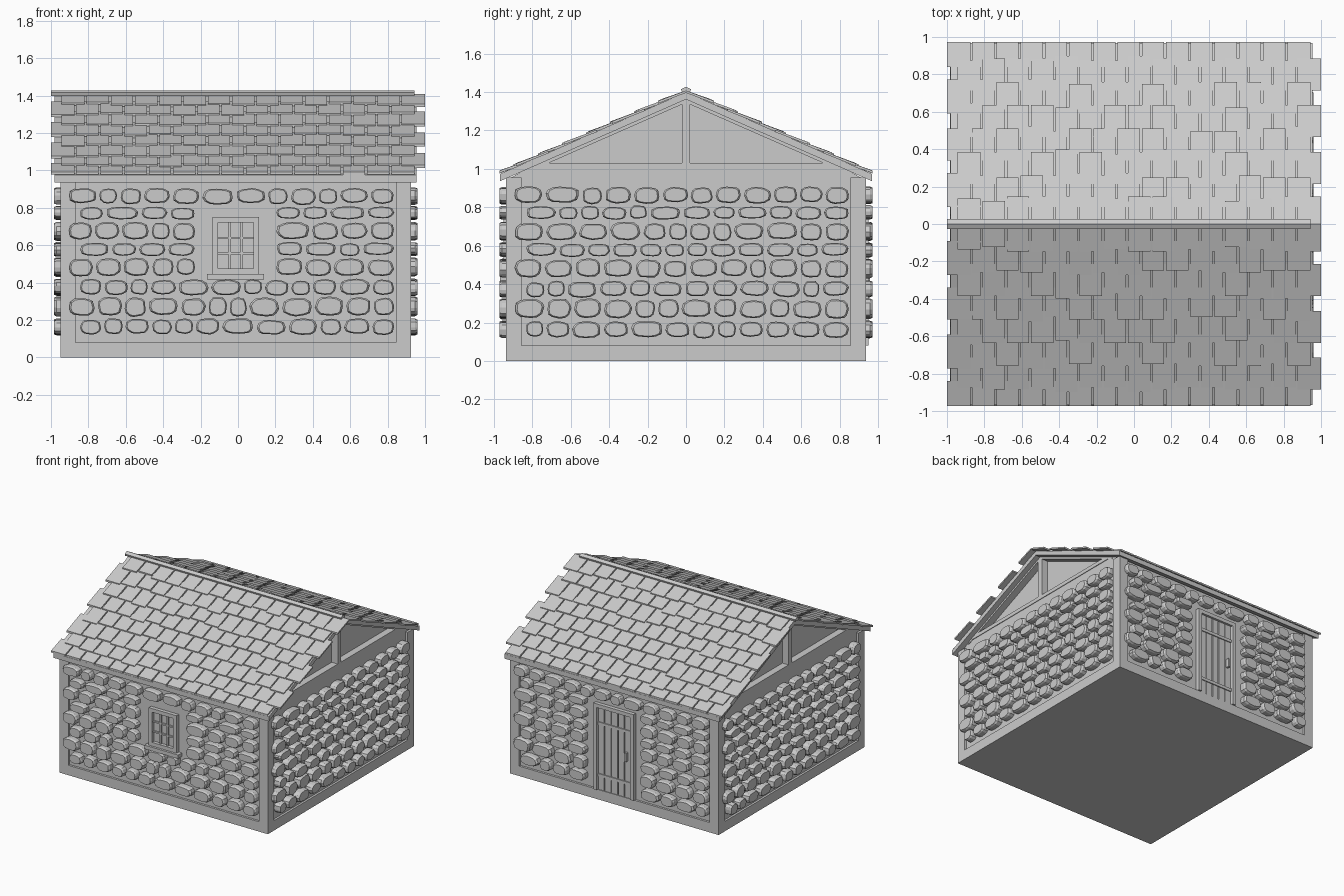
import bpy, bmesh, math, random
from mathutils import Matrix, Vector

if "Cube" in bpy.data.objects:
    bpy.data.objects.remove(bpy.data.objects["Cube"])

random.seed(4)
CX = -0.0125          # house centre in x
H = 0.9375            # half width of the square house
WALL = 0.92           # wall face, slightly behind the corner posts
SLOPE = 0.44


def finish(name, bm):
    bmesh.ops.recalc_face_normals(bm, faces=bm.faces[:])
    me = bpy.data.meshes.new(name)
    bm.to_mesh(me)
    bm.free()
    ob = bpy.data.objects.new(name, me)
    bpy.context.collection.objects.link(ob)
    return ob


def loft(bm, rings):
    """Closed solid through rings of equal point count."""
    vs = [[bm.verts.new(p) for p in r] for r in rings]
    n = len(vs[0])
    for a, b in zip(vs, vs[1:]):
        for i in range(n):
            j = (i + 1) % n
            bm.faces.new((a[i], a[j], b[j], b[i]))
    bm.faces.new(vs[0][::-1])
    bm.faces.new(vs[-1])


def add_box(bm, x0, x1, y0, y1, z0, z1, m=Matrix()):
    loft(bm, [[m @ Vector(p) for p in
               ((x0, y0, z), (x1, y0, z), (x1, y1, z), (x0, y1, z))] for z in (z0, z1)])


def box(name, *dims, m=Matrix()):
    bm = bmesh.new()
    add_box(bm, *dims, m=m)
    return finish(name, bm)


def prism(name, profile, x0, x1):
    bm = bmesh.new()
    loft(bm, [[(x, y, z) for y, z in profile] for x in (x0, x1)])
    return finish(name, bm)


def side(k):
    """Front-wall coordinates turned onto wall k (front, right, back, left)."""
    return Matrix.Translation((CX, 0, 0)) @ Matrix.Rotation(k * math.pi / 2, 4, 'Z')


# Plinth, wall body and corner posts
box("plinth", CX - H, CX + H, -H, H, 0, 0.08)
prism("wall_body", [(-WALL, 0.08), (WALL, 0.08), (WALL, 0.95), (0.83, 1.0), (-0.83, 1.0), (-WALL, 0.95)],
      CX - WALL, CX + WALL)
for k in range(4):
    box("corner_post", -H, -H + 0.08, -H, -H + 0.08, 0.08, 0.955, m=side(k))


# Rounded wall stones in courses
def stone(bm, u, z, w, h, m):
    n = 12
    pts = []
    for i in range(n):
        a = 2 * math.pi * (i + random.uniform(-0.2, 0.2)) / n
        c, s = math.cos(a), math.sin(a)
        r = random.uniform(0.95, 1.03)
        pts.append((math.copysign(abs(c) ** 0.75, c) * w / 2 * r, math.copysign(abs(s) ** 0.75, s) * h / 2 * r))
    rings = []
    for depth, k in ((WALL - 0.01, 1), (0.958, 1), (0.972, 0.86)):
        rings.append([m @ Vector((u + p * k, -depth, z + q * k)) for p, q in pts])
    loft(bm, rings)


COURSES = [(0.164, 0.085), (0.272, 0.1), (0.375, 0.082), (0.482, 0.095),
           (0.578, 0.07), (0.674, 0.092), (0.772, 0.068), (0.863, 0.085)]
# half width and height range of the stone-free area on each wall
GAPS = [(0.21, 0.4, 0.82), (0, 0, 0), (0.24, 0, 0.82), (0, 0, 0)]
for k, name in enumerate(("front", "right", "back", "left")):
    bm = bmesh.new()
    gap, z0, z1 = GAPS[k]
    for i, (z, h) in enumerate(COURSES):
        spans = [(-0.9 if i % 2 else -0.84, 0.855)]
        if z0 < z < z1:
            spans = [(spans[0][0], -gap), (gap, 0.855)]
        for a, b in spans:
            count = max(1, round((b - a) / 0.147))
            ws = [random.uniform(0.75, 1.3) for _ in range(count)]
            f = (b - a) / sum(ws)
            u = a
            for w in ws:
                stone(bm, u + w * f / 2, z + random.uniform(-0.004, 0.004), w * f - 0.016,
                      h * random.uniform(0.92, 1.05), side(k))
                u += w * f
    finish(name + "_stones", bm)

# Window: frame, pane, glazing bars and sill
bm = bmesh.new()
add_box(bm, -0.125, -0.095, -0.95, -0.9, 0.445, 0.75, side(0))
add_box(bm, 0.095, 0.125, -0.95, -0.9, 0.445, 0.75, side(0))
add_box(bm, -0.095, 0.095, -0.95, -0.9, 0.72, 0.75, side(0))
add_box(bm, -0.095, 0.095, -0.95, -0.9, 0.445, 0.475, side(0))
finish("window_frame", bm)
box("window_pane", -0.095, 0.095, -0.923, -0.9, 0.475, 0.72, m=side(0))
bm = bmesh.new()
for t in (-1, 1):
    add_box(bm, t * 0.032 - 0.006, t * 0.032 + 0.006, -0.936, -0.91, 0.475, 0.72, side(0))
    add_box(bm, -0.095, 0.095, -0.935, -0.91, 0.5975 + t * 0.041 - 0.006, 0.5975 + t * 0.041 + 0.006, side(0))
finish("window_bars", bm)
box("window_sill", -0.152, 0.152, -0.968, -0.9, 0.415, 0.445, m=side(0))

# Door: frame, planks, iron straps and handle
bm = bmesh.new()
for t in (-1, 1):
    add_box(bm, t * 0.165 - 0.015, t * 0.165 + 0.015, -0.95, -0.9, 0.08, 0.78, side(2))
add_box(bm, -0.15, 0.15, -0.95, -0.9, 0.75, 0.78, side(2))
finish("door_frame", bm)
bm = bmesh.new()
for i in range(5):
    add_box(bm, -0.148 + i * 0.06, -0.096 + i * 0.06, -0.932, -0.9, 0.08, 0.75, side(2))
finish("door_planks", bm)
for z in (0.2, 0.62):
    box("door_strap", -0.145, 0.145, -0.94, -0.92, z - 0.012, z + 0.012, m=side(2))
box("door_handle", 0.1, 0.118, -0.958, -0.925, 0.38, 0.45, m=side(2))

# Gables: recessed panel, tie beam, king post and sloping rafters
prism("gable_panel", [(-0.84, 0.99), (0.84, 0.99), (0, 1.37)], CX - 0.87, CX + 0.87)
for s in (-1, 1):
    a, b = CX + s * 0.85, CX + s * 0.925
    prism("tie_beam", [(-0.82, 1.0), (0.82, 1.0), (0.74, 1.03), (-0.74, 1.03)], a, b)
    box("king_post", min(a, b), max(a, b), -0.022, 0.022, 1.03, 1.36)
    for t in (-1, 1):
        prism("gable_rafter", [(0, 1.345), (t * 0.83, 0.98), (t * 0.83, 1.01), (0, 1.375)], a, b)

# Roof boards
top, low, e = 1.4, 1.362, 0.968
prism("roof_boards", [(0, top), (e, top - SLOPE * e), (e, low - SLOPE * e),
                      (0, low), (-e, low - SLOPE * e), (-e, top - SLOPE * e)], -0.98, 0.955)

# Shingles: eight staggered rows, mirrored to the other slope
bm = bmesh.new()
P = 1.944 / 15
for r in range(8):
    yc = 0.925 - 0.125 * r
    x0 = -1.0 if r % 2 == 0 else -0.944
    for i in range(15):
        tail = min(yc + 0.085 + random.choice((-0.012, 0, 0, 0.012)), 0.972)
        head = max(yc - 0.085, 0.0)
        lift = 0.009 + random.uniform(0, 0.003)
        a = x0 + i * P + (0.005 if i else 0)
        b = x0 + (i + 1) * P - (0.005 if i < 14 else 0)
        zt, zh = top - SLOPE * tail + lift, top - SLOPE * head
        loft(bm, [[(x, tail, zt - 0.006), (x, head, zh - 0.004), (x, head, zh + 0.008), (x, tail, zt + 0.008)]
                  for x in (a, b)])
shingles = finish("roof_shingles", bm)
mod = shingles.modifiers.new("other_slope", 'MIRROR')
mod.use_axis = (False, True, False)
mod.use_clip = False
mod.use_mirror_merge = False

# Ridge cap
prism("ridge_cap", [(0, 1.428), (0.026, 1.415), (0.02, 1.398), (-0.02, 1.398), (-0.026, 1.415)], -1.0, 0.944)
